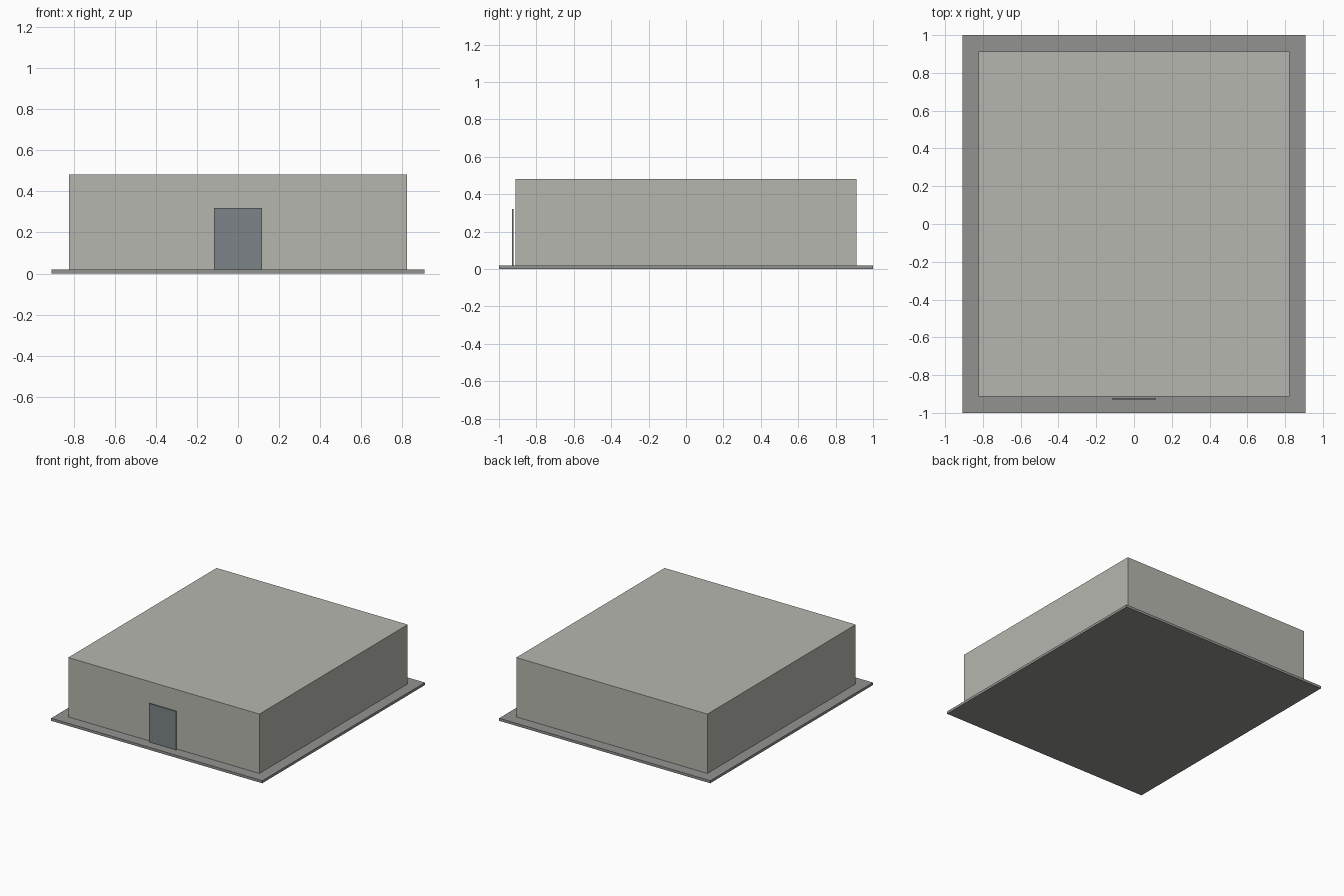
import bpy

if "Cube" in bpy.data.objects:
    bpy.data.objects.remove(bpy.data.objects["Cube"])


def material(name, rgb):
    mat = bpy.data.materials.new(name)
    mat.diffuse_color = (*rgb, 1.0)
    mat.use_nodes = True
    mat.node_tree.nodes["Principled BSDF"].inputs["Base Color"].default_value = mat.diffuse_color
    return mat


def box(name, x, y, z, mat):
    """Axis-aligned box from (min, max) ranges."""
    ranges = (x, y, z)
    bpy.ops.mesh.primitive_cube_add(size=1, location=[(a + b) / 2 for a, b in ranges])
    obj = bpy.context.object
    obj.name = name
    obj.scale = [b - a for a, b in ranges]
    bpy.ops.object.transform_apply(location=False, rotation=False, scale=True)
    obj.data.materials.append(mat)
    return obj


# Ground slab
box("foundation_slab", (-0.909, 0.909), (-1, 1), (0, 0.02),
    material("slab_grey", (0.29, 0.29, 0.28)))

# Flat-roofed building block
box("building_block", (-0.823, 0.823), (-0.912, 0.912), (0.02, 0.482),
    material("wall_grey", (0.47, 0.47, 0.43)))

# Thin door panel just in front of the front wall
box("door", (-0.116, 0.116), (-0.929, -0.921), (0.02, 0.32),
    material("door_blue_grey", (0.20, 0.23, 0.25)))
